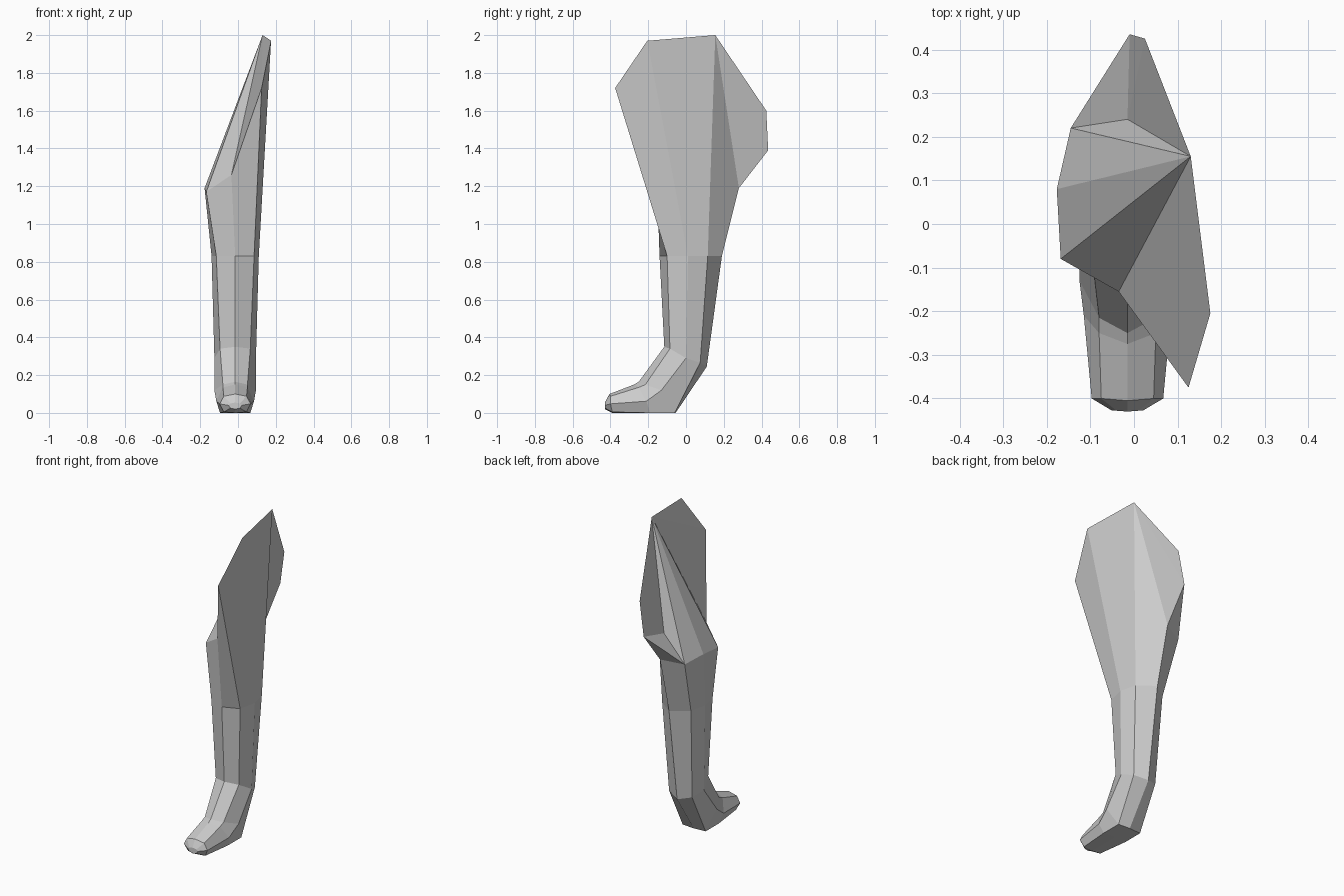
import bpy, bmesh

if "Cube" in bpy.data.objects:
    bpy.data.objects.remove(bpy.data.objects["Cube"])

CX = -0.015  # centre line of the lower leg and foot
bm = bmesh.new()


def vert(p):
    return bm.verts.new(p)


def half_ring(points):
    """Eight-sided ring from (half width, y, z): front, front side, side, back side, back."""
    right = [vert((CX + w, y, z)) for w, y, z in points]
    left = [vert((CX - w, y, z)) for w, y, z in points[1:4]]
    return right + left[::-1]


def bridge(a, b, skip=()):
    for i in range(8):
        if i not in skip:
            j = (i + 1) % 8
            bm.faces.new((a[i], a[j], b[j], b[i]))


# Slanted thigh rim, starting at the front and running round the outer side
rim = [vert(p) for p in (
    (-0.035, -0.155, 1.26), (0.125, -0.375, 1.72), (0.175, -0.205, 1.97),
    (0.13, 0.155, 2.0), (-0.015, 0.28, 1.19), (-0.145, 0.22, 1.17),
    (-0.177, 0.08, 1.19), (-0.168, -0.08, 1.17))]

# Knee, ankle, instep, foot, toe and toe tip
rings = [half_ring(r) for r in (
    [(0, -0.14, 0.83), (0.1, -0.10, 0.83), (0.125, 0.01, 0.83), (0.1, 0.115, 0.83), (0, 0.19, 0.83)],
    [(0, -0.115, 0.35), (0.08, -0.085, 0.34), (0.11, 0, 0.29), (0.08, 0.075, 0.265), (0, 0.11, 0.245)],
    [(0, -0.25, 0.165), (0.065, -0.215, 0.15), (0.11, -0.13, 0.12), (0.08, -0.06, 0), (0, -0.055, 0)],
    [(0, -0.275, 0.15), (0.065, -0.25, 0.135), (0.1, -0.21, 0.062), (0.08, -0.19, 0), (0, -0.18, 0)],
    [(0, -0.405, 0.1), (0.06, -0.40, 0.088), (0.082, -0.40, 0.048), (0.06, -0.39, 0.005), (0, -0.39, 0)],
    [(0, -0.43, 0.055), (0.025, -0.428, 0.05), (0.035, -0.428, 0.04), (0.025, -0.428, 0.025), (0, -0.43, 0.02)],
)]
bridge(rim, rings[0])
for a, b in zip(rings, rings[1:]):
    bridge(a, b)
bm.faces.new(rings[-1])

# Rounded rear bulge of the thigh
upper = vert((0.025, 0.425, 1.6))
lower = vert((-0.01, 0.435, 1.39))
inner = vert((-0.015, 0.24, 1.34))
front, fr, right, peak, back, bl, left, fl = rim
for f in ((peak, upper, lower), (peak, lower, back), (back, lower, bl),
          (peak, inner, upper), (upper, inner, lower), (inner, bl, lower)):
    bm.faces.new(f)

# Sloping cap on the inner side
fan = [right, fr, front, fl, left, bl, inner]
for a, b in zip(fan, fan[1:]):
    bm.faces.new((peak, a, b))

# The instep and foot rings share the heel
bmesh.ops.recalc_face_normals(bm, faces=bm.faces)
mesh = bpy.data.meshes.new("leg")
bm.to_mesh(mesh)
bm.free()
leg = bpy.data.objects.new("leg", mesh)
bpy.context.collection.objects.link(leg)
